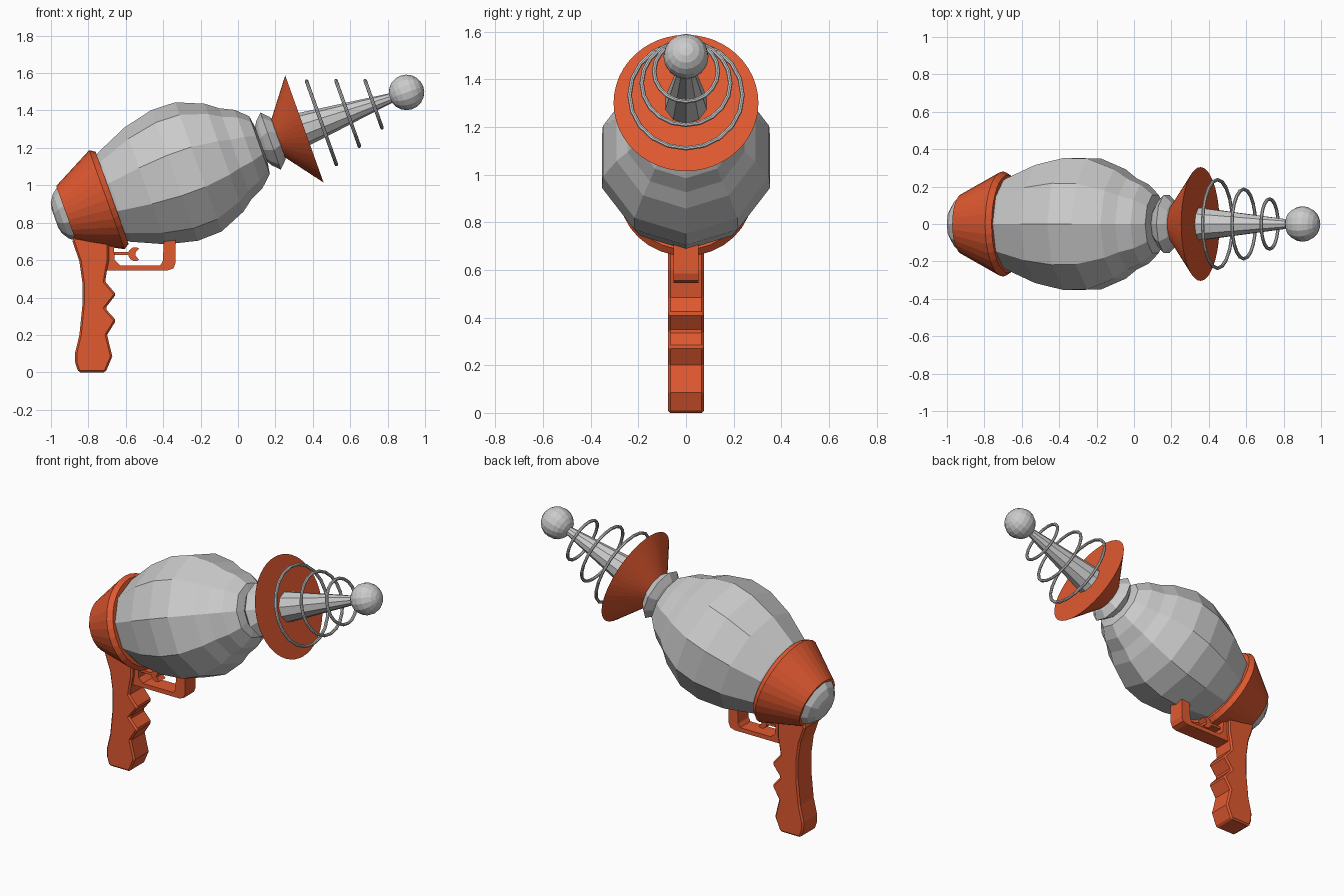
import bpy, bmesh, math

if "Cube" in bpy.data.objects:
    bpy.data.objects.remove(bpy.data.objects["Cube"])

TILT = math.radians(19.7)
C, S = math.cos(TILT), math.sin(TILT)
AXIS_Z = 1.174                      # height of the tilted barrel axis at x = 0

orange = bpy.data.materials.new("orange_paint")
orange.diffuse_color = (0.75, 0.10, 0.03, 1)
orange.use_nodes = True
orange.node_tree.nodes["Principled BSDF"].inputs["Base Color"].default_value = orange.diffuse_color


def on_axis(t, r=0.0, a=0.0):
    """Point at distance t along the barrel axis, radius r, angle a."""
    up = r * math.sin(a)
    return (t * C - up * S, r * math.cos(a), AXIS_Z + t * S + up * C)


def finish(bm, name, mat=None):
    bmesh.ops.recalc_face_normals(bm, faces=bm.faces)
    me = bpy.data.meshes.new(name)
    bm.to_mesh(me)
    bm.free()
    ob = bpy.data.objects.new(name, me)
    bpy.context.collection.objects.link(ob)
    if mat:
        me.materials.append(mat)
    return ob


def lathe(name, profile, sides, mat=None):
    """Revolve (t, r) pairs about the barrel axis, with a vertex at the top."""
    bm = bmesh.new()
    rings = [[bm.verts.new(on_axis(t, r, math.pi / 2 + math.tau * i / sides))
              for i in range(sides)] for t, r in profile]
    for a, b in zip(rings, rings[1:]):
        for i in range(sides):
            j = (i + 1) % sides
            bm.faces.new((a[i], a[j], b[j], b[i]))
    bm.faces.new(rings[0])
    bm.faces.new(rings[-1])
    return finish(bm, name, mat)


def plate(name, outline, half, bevel=0.0):
    """Extrude an x-z outline to both sides of y = 0."""
    bm = bmesh.new()
    face = bm.faces.new([bm.verts.new((x, -half, z)) for x, z in outline])
    out = bmesh.ops.extrude_face_region(bm, geom=[face])
    verts = [v for v in out["geom"] if isinstance(v, bmesh.types.BMVert)]
    bmesh.ops.translate(bm, verts=verts, vec=(0, 2 * half, 0))
    ob = finish(bm, name, orange)
    if bevel:
        m = ob.modifiers.new("bevel", 'BEVEL')
        m.width, m.segments = bevel, 1
        m.limit_method, m.angle_limit = 'ANGLE', math.radians(60)
    return ob


# Barrel body, collar and tail cap (ten-sided)
lathe("body", [(-0.74, 0.23), (-0.70, 0.255), (-0.525, 0.332), (-0.36, 0.371),
               (-0.225, 0.367), (-0.08, 0.307), (-0.015, 0.258), (0.06, 0.222),
               (0.122, 0.164), (0.132, 0.10), (0.16, 0.10)], 10)
lathe("collar", [(0.132, 0.10), (0.148, 0.125), (0.185, 0.162),
                 (0.224, 0.123), (0.236, 0.10)], 10)
lathe("tail_cap", [(-0.95, 0.15), (-0.972, 0.152), (-1.005, 0.128),
                   (-1.032, 0.088), (-1.04, 0.05)], 10)

# Orange rear cowl and flared front dish
lathe("rear_cowl", [(-0.975, 0.16), (-0.745, 0.281), (-0.715, 0.262)], 32, orange)
lathe("front_dish", [(0.228, 0.108), (0.377, 0.304)], 48, orange)

# Needle, ball tip and coil rings
lathe("needle", [(0.37, 0.092), (0.90, 0.022)], 10)
bpy.ops.mesh.primitive_uv_sphere_add(segments=16, ring_count=10, radius=0.095,
                                     location=on_axis(0.957),
                                     rotation=(0, math.pi / 2 - TILT, 0))
bpy.context.object.name = "ball_tip"
for i, (t, r) in enumerate([(0.474, 0.237), (0.623, 0.186), (0.770, 0.134)]):
    bpy.ops.mesh.primitive_torus_add(major_segments=20, minor_segments=8,
                                     major_radius=r, minor_radius=0.0095,
                                     location=on_axis(t),
                                     rotation=(0, math.pi / 2 - TILT, 0))
    bpy.context.object.name = f"coil_ring_{i + 1}"

# Grip with finger notches
plate("grip", [(-0.86, 0.78), (-0.885, 0.70), (-0.848, 0.594), (-0.832, 0.48),
               (-0.832, 0.36), (-0.848, 0.20), (-0.872, 0.10), (-0.870, 0.05),
               (-0.853, 0.0), (-0.708, 0.0), (-0.672, 0.085), (-0.70, 0.20),
               (-0.652, 0.278), (-0.71, 0.342), (-0.652, 0.417), (-0.71, 0.485),
               (-0.70, 0.55), (-0.69, 0.60), (-0.69, 0.78)], 0.076, 0.01)

# Trigger guard
plate("trigger_guard", [(-0.72, 0.545), (-0.375, 0.545), (-0.345, 0.556),
                        (-0.334, 0.585), (-0.334, 0.73), (-0.395, 0.73),
                        (-0.402, 0.595), (-0.415, 0.572), (-0.63, 0.572),
                        (-0.66, 0.60), (-0.665, 0.72), (-0.72, 0.72)], 0.052)

# Trigger: stem ending in a crescent
head_x, head_z = -0.55, 0.632
arc = [(head_x + 0.037 * math.cos(math.radians(a)), head_z + 0.037 * math.sin(math.radians(a)))
       for a in range(55, 306, 25)]
notch = [(head_x + 0.022 - 0.022 * math.cos(math.radians(a)),
          head_z + 0.022 * math.sin(math.radians(a))) for a in (-60, -20, 20, 60)]
plate("trigger", arc + notch, 0.03)
plate("trigger_stem", [(-0.70, 0.627), (-0.575, 0.627), (-0.575, 0.642), (-0.70, 0.642)], 0.028)
